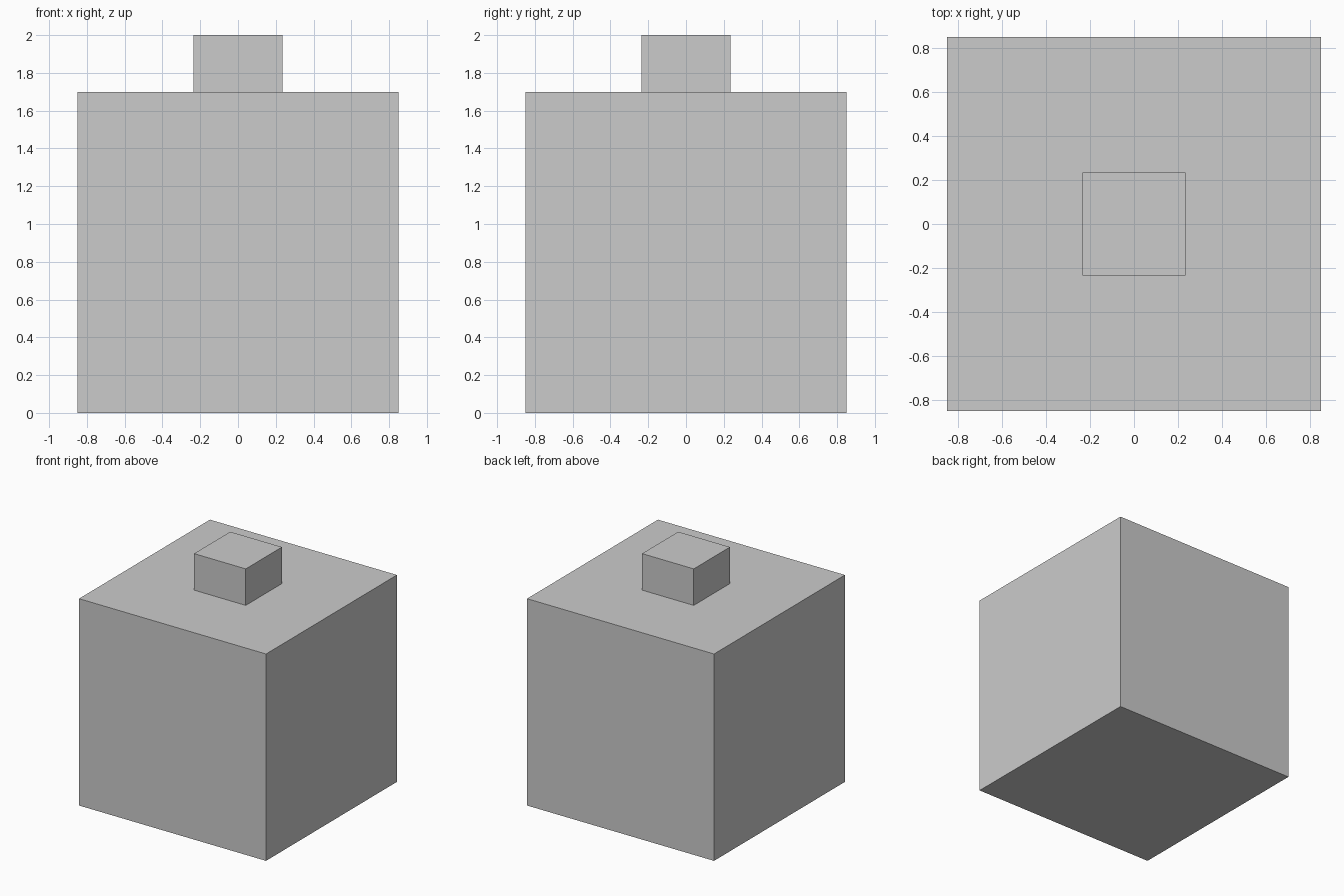
import bpy

if "Cube" in bpy.data.objects:
    bpy.data.objects.remove(bpy.data.objects["Cube"])


def box(name, width, z0, z1):
    """Square block centred on the z axis, spanning z0 to z1."""
    bpy.ops.mesh.primitive_cube_add(size=1, location=(0, 0, (z0 + z1) / 2))
    obj = bpy.context.object
    obj.name = name
    obj.scale = (width, width, z1 - z0)
    bpy.ops.object.transform_apply(location=False, rotation=False, scale=True)
    return obj


# Large cube body
box("body", 1.70, 0.0, 1.70)

# Small square cap on top
box("cap", 0.47, 1.70, 2.0)
